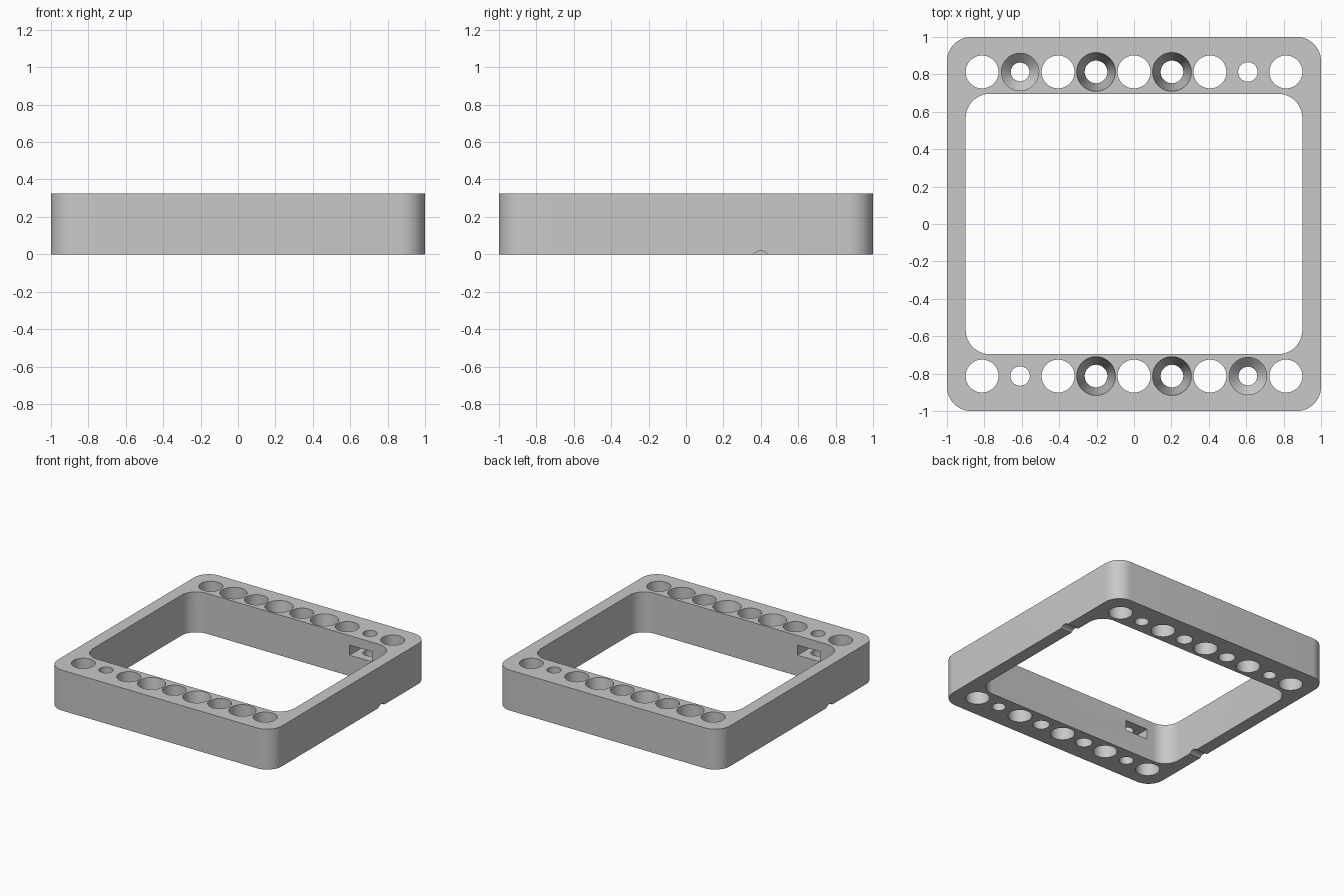
import bpy, bmesh
from math import pi, sin, cos, radians
from mathutils import Matrix

cube = bpy.data.objects.get("Cube")
if cube:
    bpy.data.objects.remove(cube, do_unlink=True)

HEIGHT = 0.326
ROW_Y = 0.813
PITCH = 0.203
EPS = 0.02

grey = bpy.data.materials.new("light grey plastic")
grey.use_nodes = True
colour = (0.58, 0.58, 0.58, 1)
grey.diffuse_color = colour
grey.node_tree.nodes["Principled BSDF"].inputs["Base Color"].default_value = colour


def make_object(name, bm):
    bmesh.ops.recalc_face_normals(bm, faces=bm.faces)
    mesh = bpy.data.meshes.new(name)
    bm.to_mesh(mesh)
    bm.free()
    mesh.materials.append(grey)
    obj = bpy.data.objects.new(name, mesh)
    bpy.context.collection.objects.link(obj)
    return obj


def prism(name, outline, z0, z1):
    """Extrude a flat outline from z0 to z1."""
    bm = bmesh.new()
    face = bm.faces.new([bm.verts.new((x, y, z0)) for x, y in outline])
    new = bmesh.ops.extrude_face_region(bm, geom=[face])["geom"]
    top = [v for v in new if isinstance(v, bmesh.types.BMVert)]
    bmesh.ops.translate(bm, verts=top, vec=(0, 0, z1 - z0))
    return make_object(name, bm)


def rounded_rect(hx, hy, r, steps=12):
    points = []
    for i, (sx, sy) in enumerate([(1, 1), (-1, 1), (-1, -1), (1, -1)]):
        for k in range(steps + 1):
            a = (i + k / steps) * pi / 2
            points.append((sx * (hx - r) + r * cos(a), sy * (hy - r) + r * sin(a)))
    return points


def turned(name, profile, sides=48):
    """Closed solid turned about z from (radius, z) pairs."""
    bm = bmesh.new()
    rings = [[bm.verts.new((r * cos(2 * pi * k / sides), r * sin(2 * pi * k / sides), z))
              for k in range(sides)] for r, z in profile]
    for a, b in zip(rings, rings[1:]):
        for k in range(sides):
            n = (k + 1) % sides
            bm.faces.new((a[k], a[n], b[n], b[k]))
    bm.faces.new(rings[0])
    bm.faces.new(rings[-1])
    return make_object(name, bm)


def cut(body, cutter, matrix):
    """Subtract the cutter, placed by matrix, then remove it."""
    cutter.hide_render = True
    cutter.data.transform(matrix)
    mod = body.modifiers.new("cut", 'BOOLEAN')
    mod.operation = 'DIFFERENCE'
    mod.solver = 'EXACT'
    mod.object = cutter
    bpy.context.view_layer.objects.active = body
    bpy.ops.object.modifier_apply(modifier=mod.name)
    bpy.data.objects.remove(cutter, do_unlink=True)


# Square frame with a rounded rectangular opening
frame = prism("frame", rounded_rect(1, 1, 0.13), 0, HEIGHT)
opening = prism("opening_cutter", rounded_rect(0.9, 0.696, 0.13), -EPS, HEIGHT + EPS)
cut(frame, opening, Matrix())

# Hole shapes as (radius, z) profiles
LOW, TOP = -EPS, HEIGHT + EPS
wide = [(0.088, LOW), (0.088, TOP)]
narrow = [(0.052, LOW), (0.052, TOP)]
tapered = [(0.058, LOW), (0.106, TOP)]
counterbored = [(0.05, LOW), (0.05, 0.12), (0.1, 0.17), (0.1, TOP)]
row = [wide, narrow, wide, tapered, wide, tapered, wide, counterbored, wide]

# Nut pocket: a slot ending in half a hexagon
pocket = [(-0.1, -0.15), (0.1, -0.15), (0.1, 0.058), (0, 0.115), (-0.1, 0.058)]

# Both halves are the same, turned half a circle
for turn in (0, pi):
    half = Matrix.Rotation(turn, 4, 'Z')
    for i, profile in enumerate(row):
        place = Matrix.Translation(((i - 4) * PITCH, -ROW_Y, 0))
        cut(frame, turned("hole_cutter", profile), half @ place)

    # Nut pocket opening onto the inner wall at the narrow hole
    nut = prism("nut_pocket_cutter", pocket, 0.168, 0.25)
    cut(frame, nut, half @ Matrix.Translation((3 * PITCH, ROW_Y, 0)))

    # Shallow round groove across the underside of the side rail
    groove = turned("groove_cutter", [(0.05, -0.12), (0.05, 0.12)])
    place = Matrix.Translation((0.95, 0.4, -0.032)) @ Matrix.Rotation(pi / 2, 4, 'Y')
    cut(frame, groove, half @ place)

# Smooth the curved walls, keep the rims crisp
bpy.ops.object.select_all(action='DESELECT')
frame.select_set(True)
bpy.context.view_layer.objects.active = frame
bpy.ops.object.shade_smooth_by_angle(angle=radians(30))
